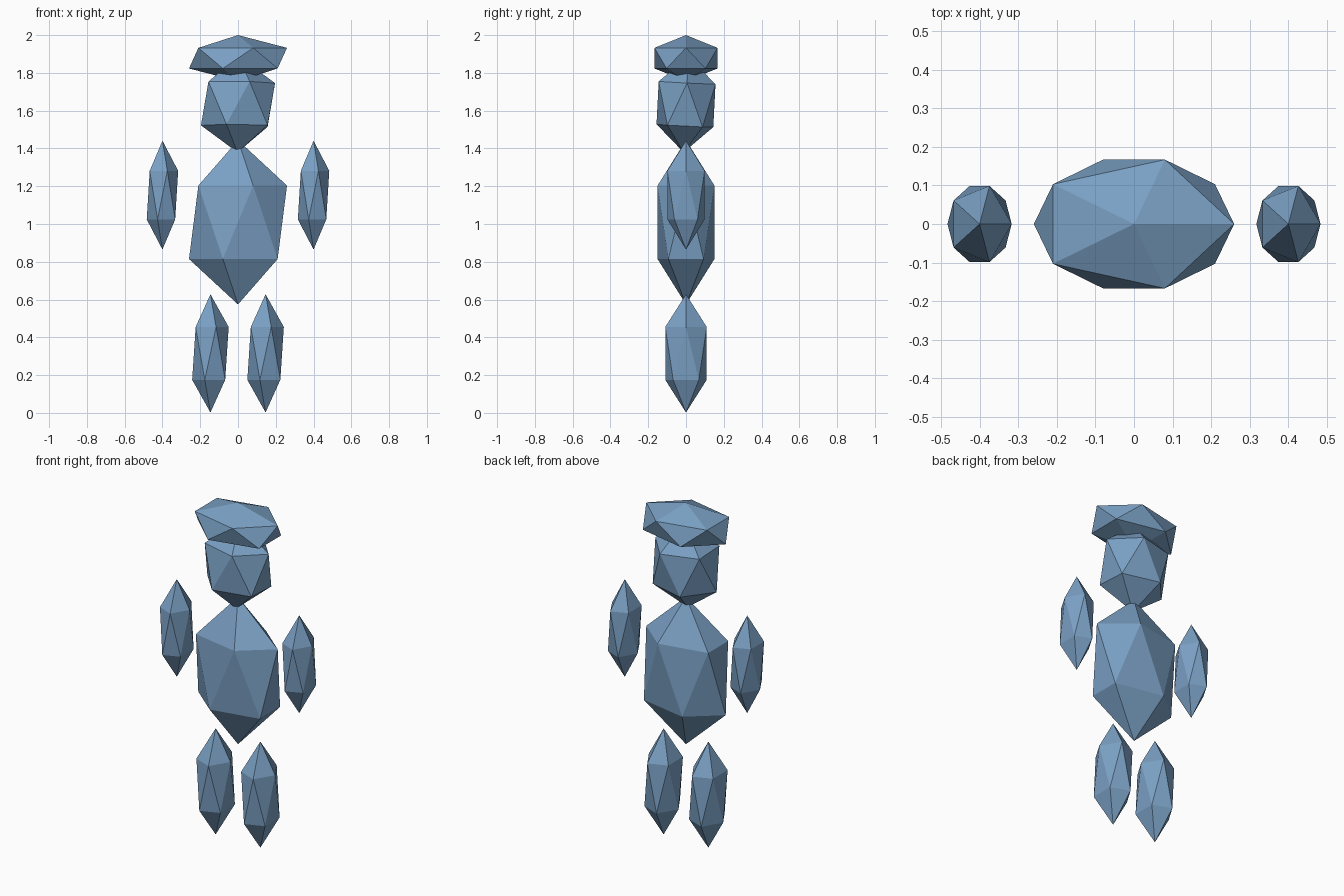
import bpy

if "Cube" in bpy.data.objects:
    bpy.data.objects.remove(bpy.data.objects["Cube"])

blue = bpy.data.materials.new("steel blue")
blue.diffuse_color = (0.195, 0.352, 0.552, 1)
blue.use_nodes = True
blue.node_tree.nodes["Principled BSDF"].inputs["Base Color"].default_value = blue.diffuse_color


def gem(name, location, radii, rotation=(0, 0, 0)):
    """Flat-shaded stretched icosahedron with its poles along z."""
    bpy.ops.mesh.primitive_ico_sphere_add(subdivisions=1, radius=1, location=location,
                                          rotation=rotation)
    obj = bpy.context.object
    obj.name = name
    obj.scale = radii
    obj.data.materials.append(blue)
    bpy.ops.object.transform_apply(location=False, rotation=True, scale=True)
    return obj


# Torso, slightly tilted head and flat hat
gem("torso", (0, 0, 1.009), (0.290, 0.177, 0.435))
gem("head", (0, 0, 1.634), (0.218, 0.177, 0.255), (-0.05, 0.01, 0))
gem("hat", (0, 0, 1.878), (0.290, 0.196, 0.122))

# Paired limbs
for side, x in (("left", -1), ("right", 1)):
    gem(side + "_arm", (0.40 * x, 0, 1.153), (0.093, 0.116, 0.288))
    gem(side + "_leg", (0.146 * x, 0, 0.315), (0.108, 0.129, 0.313))
